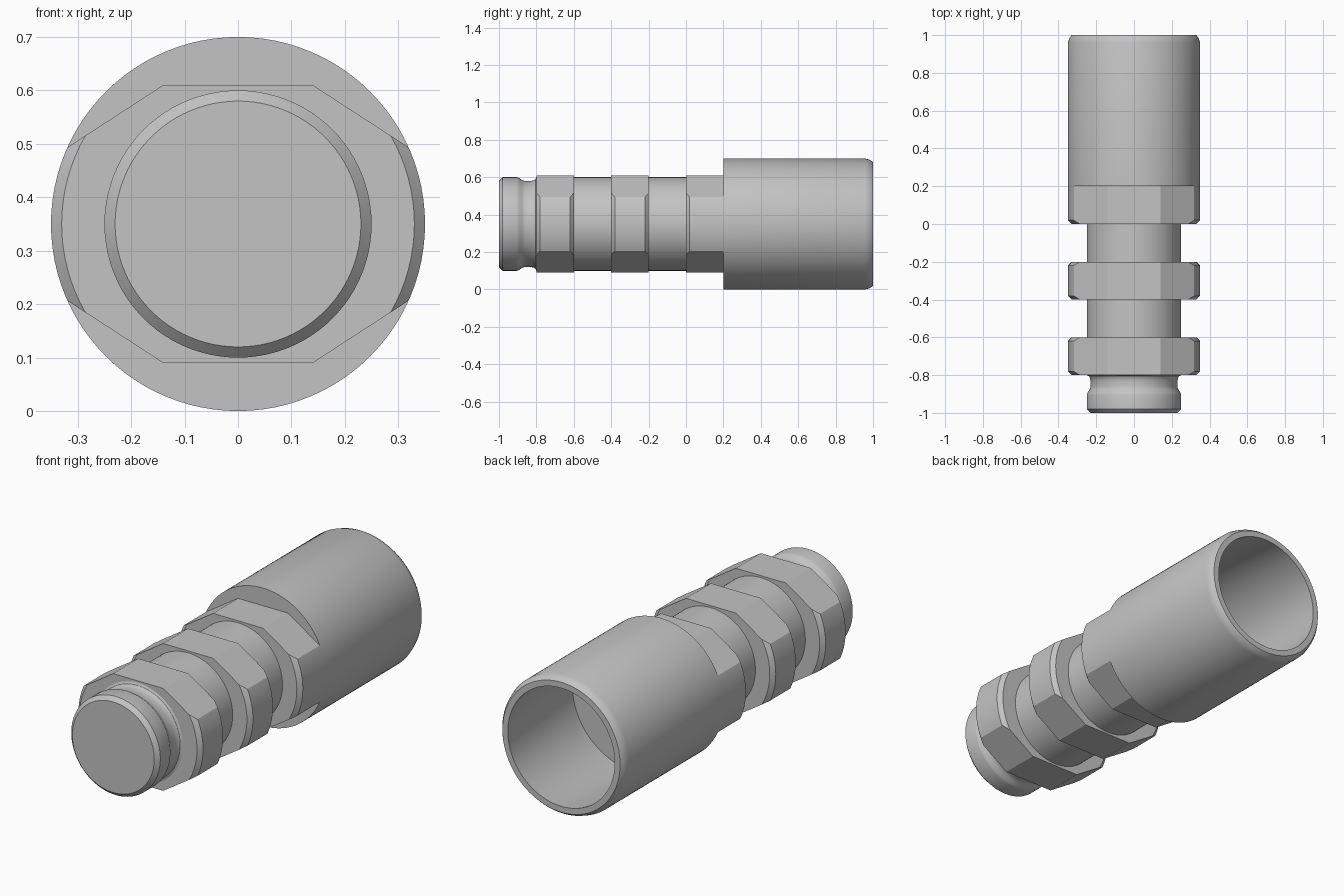
import bpy
import bmesh
import math
from mathutils import Vector

cube = bpy.data.objects.get("Cube")
if cube:
    bpy.data.objects.remove(cube, do_unlink=True)

AXIS_HEIGHT = 0.35
SEGMENTS = 96

# Single plain metal colour
metal = bpy.data.materials.new("grey metal")
metal.use_nodes = True
colour = (0.55, 0.55, 0.55, 1)
metal.diffuse_color = colour
metal.node_tree.nodes["Principled BSDF"].inputs["Base Color"].default_value = colour


def lathe(profile):
    """Turn (y, radius) points about the y axis."""
    bm = bmesh.new()
    verts = [bm.verts.new((r, y, 0)) for y, r in profile]
    edges = [bm.edges.new(pair) for pair in zip(verts, verts[1:])]
    bmesh.ops.spin(bm, geom=verts + edges, cent=(0, 0, 0), axis=(0, 1, 0),
                   angle=math.tau, steps=SEGMENTS)
    bmesh.ops.remove_doubles(bm, verts=bm.verts, dist=0.0002)
    return bm


def trim(bm, point, normal):
    """Slice off everything beyond a plane and close the cut."""
    geom = bm.verts[:] + bm.edges[:] + bm.faces[:]
    cut = bmesh.ops.bisect_plane(bm, geom=geom, plane_co=point, plane_no=normal,
                                 dist=1e-5, clear_outer=True)["geom_cut"]
    rim = [e for e in cut if isinstance(e, bmesh.types.BMEdge) and e.is_boundary]
    bmesh.ops.edgeloop_fill(bm, edges=rim)


def finish(name, bm):
    bmesh.ops.recalc_face_normals(bm, faces=bm.faces)
    mesh = bpy.data.meshes.new(name)
    bm.to_mesh(mesh)
    bm.free()
    mesh.materials.append(metal)
    obj = bpy.data.objects.new(name, mesh)
    obj.location.z = AXIS_HEIGHT
    bpy.context.collection.objects.link(obj)
    bpy.ops.object.select_all(action="DESELECT")
    obj.select_set(True)
    bpy.context.view_layer.objects.active = obj
    bpy.ops.object.shade_smooth_by_angle(angle=math.radians(30))


def nut(name, front, back, back_chamfer=0.02):
    """Chamfered disc cut by a wide hexagon, leaving rounded sides."""
    c = 0.02
    profile = [(front, 0), (front, 0.35 - c), (front + c, 0.35)]
    if back_chamfer:
        profile.append((back - back_chamfer, 0.35))
    profile += [(back, 0.35 - back_chamfer), (back, 0)]
    bm = lathe(profile)
    for up in (1, -1):
        trim(bm, Vector((0, 0, 0.26 * up)), Vector((0, 0, up)))
        for side in (1, -1):
            trim(bm, Vector((0.14 * side, 0, 0.26 * up)),
                 Vector((0.65 * side, 0, up)).normalized())
    finish(name, bm)


# Shaft with a grooved front tip
finish("shaft", lathe([
    (-1, 0), (-1, 0.23), (-0.98, 0.25), (-0.905, 0.25), (-0.895, 0.247),
    (-0.88, 0.237), (-0.87, 0.232), (-0.86, 0.23), (-0.83, 0.23),
    (-0.815, 0.233), (-0.805, 0.239), (-0.8, 0.25), (0.3, 0.25), (0.3, 0)]))

# Three wrench nuts, the last joined to the sleeve
nut("front_nut", -0.8, -0.6)
nut("middle_nut", -0.4, -0.2)
nut("rear_nut", 0, 0.2, back_chamfer=0)

# Hollow rear sleeve, open at the back and widening inside
finish("rear_sleeve", lathe([
    (0.2, 0), (0.2, 0.35), (0.96, 0.35), (0.985, 0.342), (1, 0.33),
    (1, 0.3), (0.45, 0.344), (0.42, 0.344), (0.42, 0)]))
